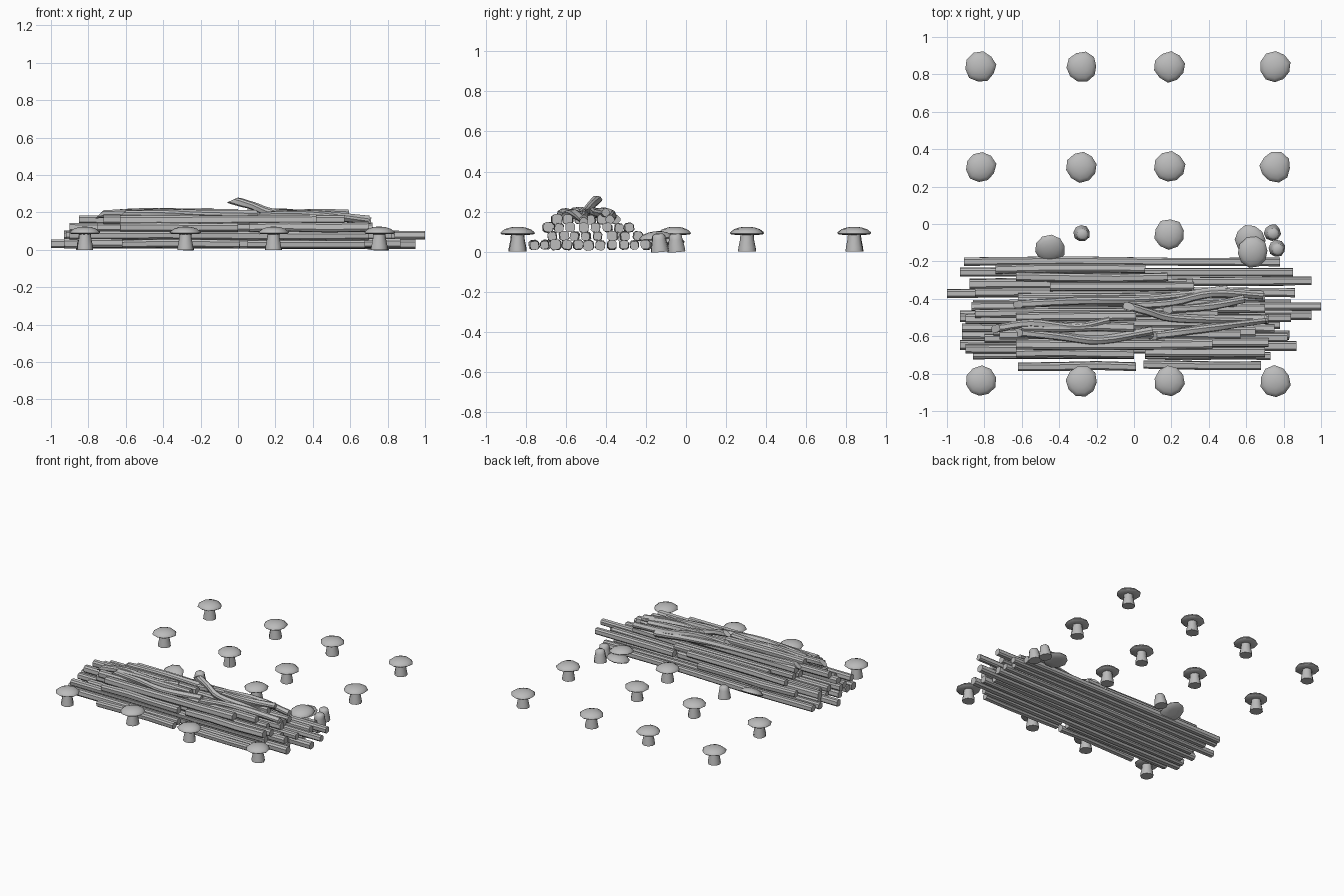
import bpy
import bmesh
import math
import random
from mathutils import Vector, Matrix, Euler

random.seed(4)

default_cube = bpy.data.objects.get("Cube")
if default_cube:
    bpy.data.objects.remove(default_cube, do_unlink=True)

# Single grey stone and timber colour
grey = bpy.data.materials.new("plain grey")
grey.use_nodes = True
COLOUR = (0.5, 0.5, 0.5, 1)
grey.diffuse_color = COLOUR
grey.node_tree.nodes["Principled BSDF"].inputs["Base Color"].default_value = COLOUR


def finish(bm, name, angle, matrix=None):
    """Turn a bmesh into a smooth shaded object with sharp corners."""
    bmesh.ops.recalc_face_normals(bm, faces=bm.faces)
    mesh = bpy.data.meshes.new(name)
    bm.to_mesh(mesh)
    bm.free()
    mesh.materials.append(grey)
    obj = bpy.data.objects.new(name, mesh)
    bpy.context.collection.objects.link(obj)
    if matrix is not None:
        obj.matrix_world = matrix
    bpy.ops.object.select_all(action="DESELECT")
    obj.select_set(True)
    bpy.context.view_layer.objects.active = obj
    bpy.ops.object.shade_smooth_by_angle(angle=math.radians(angle))
    return obj


def skin(bm, rings):
    """Bridge successive rings of vertices and close both ends."""
    for ring, following in zip(rings, rings[1:]):
        count = len(ring)
        for i in range(count):
            j = (i + 1) % count
            bm.faces.new((ring[i], ring[j], following[j], following[i]))
    bm.faces.new(rings[0][::-1])
    bm.faces.new(rings[-1])


def lathe(name, profile, sides, place, tilt=(0, 0, 0), wobble=0.05):
    """Revolve a radius and height profile into a roughly hewn stone."""
    bm = bmesh.new()
    turn = random.uniform(0, math.tau)
    uneven = [1 + random.uniform(-wobble, wobble) for _ in range(sides)]
    rings = []
    for radius, height in profile:
        ring = []
        for i, k in enumerate(uneven):
            a = turn + math.tau * i / sides
            ring.append(bm.verts.new((radius * k * math.cos(a), radius * k * math.sin(a), height)))
        rings.append(ring)
    skin(bm, rings)
    matrix = Matrix.Translation(place) @ Euler(tilt).to_matrix().to_4x4()
    return finish(bm, name, 50, matrix)


def timber(name, path, half, twist=0.0, slant=0.0):
    """Sweep a chamfered square along a path that runs mostly along x."""
    bm = bmesh.new()
    rings = []
    roll = random.uniform(-0.15, 0.15)
    chamfer = half * 0.55
    section = [(half, -chamfer), (half, chamfer), (chamfer, half), (-chamfer, half),
               (-half, chamfer), (-half, -chamfer), (-chamfer, -half), (chamfer, -half)]
    for i, point in enumerate(path):
        along = path[min(i + 1, len(path) - 1)] - path[max(i - 1, 0)]
        along.normalize()
        side = Vector((0, 0, 1)).cross(along).normalized()
        up = along.cross(side)
        spin = Matrix.Rotation(roll + twist * i / len(path), 3, along)
        size = random.uniform(0.93, 1.05)
        ring = []
        for u, v in section:
            offset = spin @ (side * u + up * v) * size
            if i == 0:
                offset += along * slant * v
            ring.append(bm.verts.new(point + offset))
        rings.append(ring)
    skin(bm, rings)
    return finish(bm, name, 40)


def curved(points, steps=4):
    """Catmull-Rom samples through the given points."""
    p = [Vector(q) for q in points]
    p = [p[0] * 2 - p[1]] + p + [p[-1] * 2 - p[-2]]
    out = []
    for a, b, c, d in zip(p, p[1:], p[2:], p[3:]):
        for s in range(steps):
            t = s / steps
            out.append(b + (c - a) * (t / 2) + (a * 2 - b * 5 + c * 4 - d) * (t * t / 2)
                       + (b * 3 - a - c * 3 + d) * (t ** 3 / 2))
    out.append(p[-2])
    return out


# Mushroom shaped footing stones
STEM = [(0.045, 0), (0.043, 0.02), (0.035, 0.06), (0.033, 0.085)]
LOOSE_STEM = STEM[:-1] + [(0.032, 0.08), (0.02, 0.09)]
CAP = [(0.03, 0), (0.074, 0.002), (0.082, 0.008), (0.08, 0.015),
       (0.062, 0.029), (0.035, 0.038), (0.01, 0.041)]
CAP_BASE = 0.083

columns = [-0.82, -0.28, 0.19, 0.755]
standing = [(x, y) for y in (-0.84, 0.305, 0.84) for x in columns] + [(0.19, -0.055)]
for x, y in standing:
    lathe("stone_stem", STEM, 9, (x, y, 0))
    lathe("stone_cap", CAP, 10, (x, y, CAP_BASE))

# Stems that have lost their caps
for x, y in [(-0.28, -0.05), (0.74, -0.045), (0.765, -0.13)]:
    lathe("bare_stem", LOOSE_STEM, 9, (x, y, 0), (0.08, 0.06, 0))

# Caps that have slipped against the timber
lathe("fallen_cap_right", CAP, 10, (-0.45, -0.13, 0.045), (0.45, 0, 0))
lathe("fallen_cap_lower", CAP, 10, (0.62, -0.085, 0.03), (0.15, -0.1, 0))
lathe("fallen_cap_upper", CAP, 10, (0.635, -0.15, 0.06), (0.1, 0.05, 0))

# Stacked timber: height of each layer, then depth, right end and left end
layers = {
    0.033: [(-0.76, -0.62, 0.01), (-0.755, 0.05, 0.68), (-0.7, -0.86, 0.0),
            (-0.705, 0.06, 0.73), (-0.65, -0.93, 0.87), (-0.595, -0.92, 0.83),
            (-0.54, -0.87, 0.78), (-0.485, -0.93, 0.95), (-0.43, -0.86, 0.84),
            (-0.37, -1.0, 0.83), (-0.31, -0.88, 0.8), (-0.255, -0.93, 0.85),
            (-0.2, -0.91, 0.78)],
    0.078: [(-0.665, -0.9, 0.7), (-0.61, -0.8, 0.82), (-0.555, -0.92, 0.75),
            (-0.5, -0.93, 0.84), (-0.44, -0.87, 1.0), (-0.365, -0.85, 0.86),
            (-0.305, 0.31, 0.95), (-0.32, -0.88, 0.28), (-0.24, -0.74, 0.06)],
    0.12: [(-0.69, -0.63, 0.0), (-0.69, 0.06, 0.7), (-0.635, -0.63, 0.72),
           (-0.575, -0.75, 0.65), (-0.51, -0.9, 0.72), (-0.45, -0.63, 0.7),
           (-0.39, -0.62, 0.7), (-0.335, -0.45, 0.32), (-0.285, -0.63, 0.18)],
    0.16: [(-0.645, -0.63, 0.42), (-0.59, -0.72, 0.57), (-0.53, -0.63, 0.5),
           (-0.475, -0.85, 0.45), (-0.42, -0.62, 0.55)],
    0.192: [(-0.55, -0.6, 0.0), (-0.495, -0.63, 0.01)],
}
for height, row in layers.items():
    for depth, start, end in row:
        path = []
        for i in range(4):
            sway = random.uniform(-0.004, 0.004)
            path.append(Vector((start + (end - start) * i / 3, depth + sway,
                                height + random.uniform(-0.003, 0.003))))
        timber("stacked_timber", path, random.uniform(0.021, 0.025))

# Crooked branches lying on top
branches = [
    [(-0.74, -0.56, 0.19), (-0.55, -0.53, 0.2), (-0.3, -0.55, 0.2), (-0.13, -0.51, 0.2)],
    [(-0.62, -0.58, 0.19), (-0.4, -0.6, 0.195), (-0.18, -0.62, 0.19), (0.1, -0.57, 0.19)],
    [(-0.03, -0.44, 0.265), (0.08, -0.47, 0.235), (0.2, -0.5, 0.195), (0.45, -0.51, 0.185),
     (0.71, -0.51, 0.15)],
    [(0.1, -0.6, 0.18), (0.3, -0.57, 0.19), (0.5, -0.54, 0.18), (0.7, -0.51, 0.16)],
    [(-0.04, -0.44, 0.19), (0.2, -0.42, 0.2), (0.42, -0.37, 0.185), (0.69, -0.38, 0.16)],
    [(-0.62, -0.43, 0.19), (-0.3, -0.41, 0.19), (0.1, -0.4, 0.18), (0.5, -0.35, 0.16)],
    [(0.18, -0.46, 0.2), (0.4, -0.44, 0.195), (0.59, -0.4, 0.195)],
]
for points in branches:
    timber("crooked_branch", curved(points), 0.02, twist=0.9, slant=1.2)
